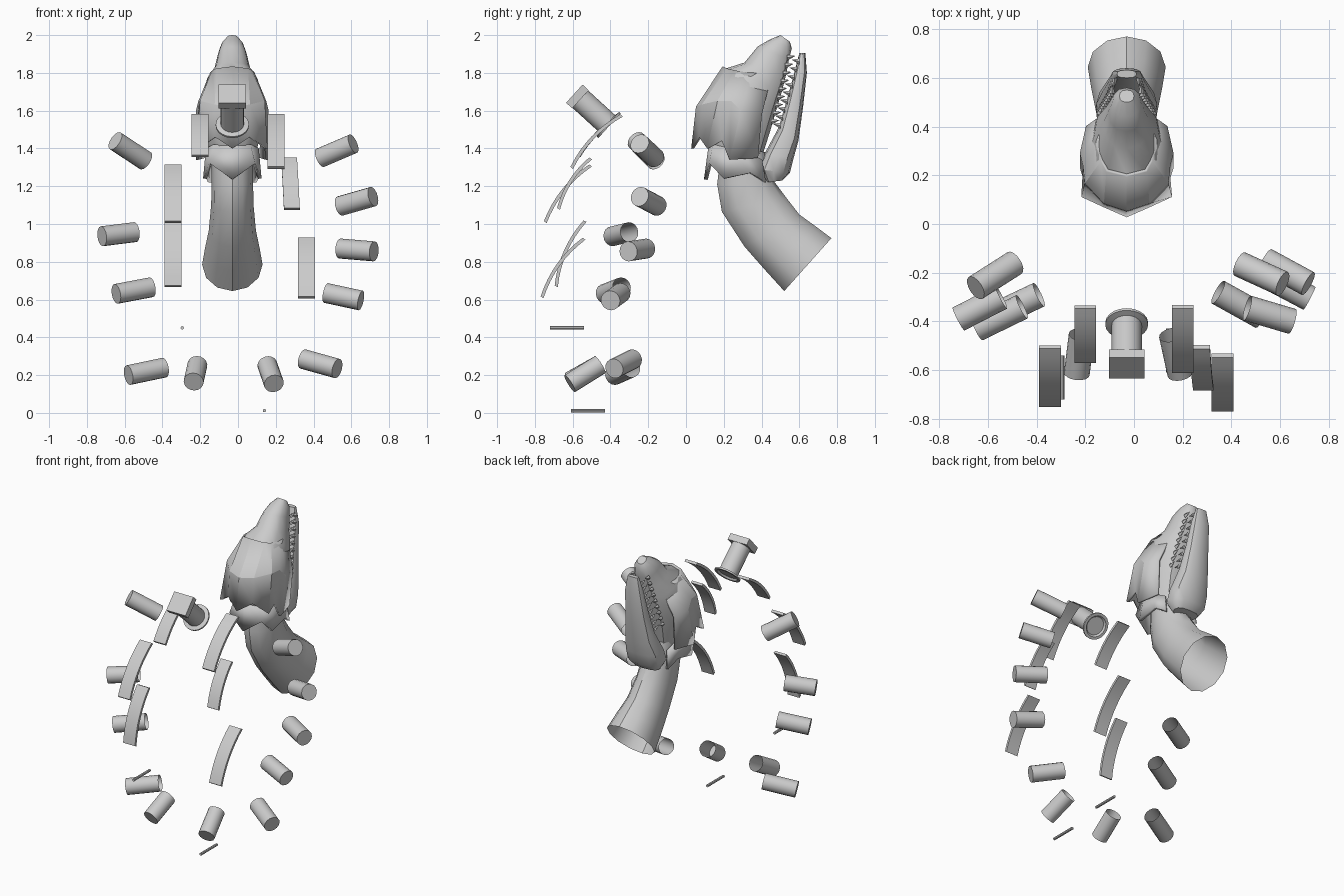
import bpy, bmesh, math
from mathutils import Vector

if "Cube" in bpy.data.objects:
    bpy.data.objects.remove(bpy.data.objects["Cube"])

CX = -0.03  # centre line of the head


def make(name, verts, faces, smooth=35):
    me = bpy.data.meshes.new(name)
    me.from_pydata([tuple(v) for v in verts], [], faces)
    bm = bmesh.new()
    bm.from_mesh(me)
    bmesh.ops.recalc_face_normals(bm, faces=bm.faces)
    bm.to_mesh(me)
    bm.free()
    ob = bpy.data.objects.new(name, me)
    bpy.context.collection.objects.link(ob)
    bpy.ops.object.select_all(action='DESELECT')
    ob.select_set(True)
    bpy.context.view_layer.objects.active = ob
    if smooth:
        bpy.ops.object.shade_smooth_by_angle(angle=math.radians(smooth))
    return ob


def skin(name, rings, cap_start=True, cap_end=True, smooth=35):
    n = len(rings[0])
    verts = [v for r in rings for v in r]
    faces = [(i * n + j, i * n + (j + 1) % n, (i + 1) * n + (j + 1) % n, (i + 1) * n + j)
             for i in range(len(rings) - 1) for j in range(n)]
    if cap_start:
        faces.append(tuple(range(n)))
    if cap_end:
        faces.append(tuple(range(len(verts) - n, len(verts))))
    return make(name, verts, faces, smooth)


def side_loft(name, sections, n=12, power=0.85, **kw):
    """Each section: front (y, z), back (y, z), half width."""
    rings = []
    for fy, fz, by, bz, w in sections:
        ring = []
        for k in range(n):
            a = 2 * math.pi * k / n
            c, s = [math.copysign(abs(f) ** power, f) if abs(f) > 1e-6 else 0
                    for f in (math.cos(a), math.sin(a))]
            ring.append((CX + w * s, (fy + by) / 2 + (fy - by) / 2 * c,
                         (fz + bz) / 2 + (fz - bz) / 2 * c))
        rings.append(ring)
    return skin(name, rings, **kw)


def axis_tube(name, p, q, profile, n=16, **kw):
    """Turned part from p to q; profile holds (fraction, radius)."""
    p, q = Vector(p), Vector(q)
    d = (q - p).normalized()
    u = d.cross(Vector((0, 0, 1))).normalized()
    v = d.cross(u)
    rings = [[p.lerp(q, t) + r * (u * math.cos(2 * math.pi * k / n) + v * math.sin(2 * math.pi * k / n))
              for k in range(n)] for t, r in profile]
    return skin(name, rings, **kw)


# neck, open at the lower end
side_loft("neck", [
    (.52, .645, .77, .925, .16), (.42, .755, .69, .985, .145), (.31, .88, .60, 1.05, .125),
    (.19, 1.065, .53, 1.14, .112), (.165, 1.21, .47, 1.22, .11), (.19, 1.42, .42, 1.38, .11)],
    power=1, cap_start=False)

# skull with upper jaw
side_loft("skull", [
    (.50, 2.0, .55, 1.965, .03), (.44, 1.975, .56, 1.93, .058), (.38, 1.94, .545, 1.87, .075),
    (.31, 1.855, .53, 1.79, .095), (.20, 1.82, .51, 1.71, .135), (.135, 1.73, .48, 1.61, .155),
    (.09, 1.61, .445, 1.49, .155), (.10, 1.45, .41, 1.38, .135), (.17, 1.33, .38, 1.28, .10)])

# lower jaw
side_loft("lower_jaw", [
    (.60, 1.905, .632, 1.905, .04), (.578, 1.82, .64, 1.80, .062), (.535, 1.66, .62, 1.62, .078),
    (.49, 1.51, .595, 1.44, .10), (.415, 1.37, .57, 1.35, .125), (.38, 1.29, .55, 1.27, .125),
    (.42, 1.22, .51, 1.23, .09)], power=.75)


def shell(name, columns, thick):
    """Mirrored plate made of columns of points, first column on the centre line."""
    cols = [[(CX - x, y, z) for x, y, z in c] for c in columns[:0:-1]]
    cols += [[(CX + x, y, z) for x, y, z in c] for c in columns]
    m = len(cols[0])
    faces = [(i * m + j, i * m + j + 1, i * m + m + j + 1, i * m + m + j)
             for i in range(len(cols) - 1) for j in range(m - 1)]
    ob = make(name, [p for c in cols for p in c], faces, 20)
    mod = ob.modifiers.new("thickness", 'SOLIDIFY')
    mod.thickness = thick
    mod.offset = 0


# pointed crest plates around the back of the skull
shell("crest_plates", [
    [(0, .20, 1.83), (0, .06, 1.62), (0, .035, 1.40)],
    [(.08, .22, 1.82), (.09, .09, 1.63), (.09, .075, 1.46)],
    [(.10, .26, 1.81), (.165, .17, 1.65), (.18, .115, 1.40)],
    [(.11, .32, 1.80), (.172, .24, 1.65), (.172, .19, 1.44)],
    [(.11, .35, 1.80), (.185, .29, 1.60), (.185, .23, 1.34)],
    [(.09, .45, 1.78), (.16, .40, 1.58), (.15, .38, 1.35)]], .015)

# collar where skull meets neck
shell("neck_collar", [
    [(0, .13, 1.42), (0, .105, 1.235)],
    [(.09, .15, 1.42), (.115, .13, 1.32)],
    [(.13, .23, 1.40), (.145, .20, 1.24)],
    [(.13, .32, 1.38), (.14, .34, 1.27)],
    [(.11, .40, 1.34), (.12, .42, 1.22)]], .02)

# two facing rows of teeth on each side
verts, faces = [], []
for side in (-1, 1):
    for i in range(9):
        t = i / 8
        for y0, tip, half in ((.535 - .085 * t, .045, .06 + .05 * t), (.60 - .10 * t, -.04, .05 + .035 * t)):
            x, z, b = CX + side * half, 1.88 - .34 * t - (.02 if tip < 0 else 0), len(verts)
            verts += [(x - .013, y0, z), (x, y0, z + .016), (x + .013, y0, z), (x, y0, z - .016),
                      (x, y0 + tip, z + .01)]
            faces += [(b + k, b + (k + 1) % 4, b + 4) for k in range(4)] + [(b, b + 1, b + 2, b + 3)]
make("teeth", verts, faces, 0)

# ring of short tubes: outer end closed, inner end open
tubes = [
    ((-.65, -.262, 1.44), (-.49, -.16, 1.335)), ((.61, -.245, 1.425), (.435, -.165, 1.35)),
    ((.715, -.245, 1.145), (.54, -.15, 1.095)), ((-.72, -.39, .935), (-.545, -.30, .957)),
    ((.72, -.305, .855), (.54, -.21, .87)), ((-.645, -.43, .63), (-.46, -.34, .665)),
    ((.65, -.40, .595), (.465, -.345, .635)), ((-.58, -.38, .20), (-.39, -.29, .24)),
    ((.525, -.38, .235), (.345, -.28, .285)), ((-.235, -.615, .165), (-.215, -.455, .255)),
    ((.19, -.615, .155), (.155, -.455, .255))]
for i, (p, q) in enumerate(tubes):
    axis_tube(f"tube_{i + 1}", p, q, [(0, .053), (1, .053)], cap_end=False)


def curved_strip(name, x0, x1, top, bottom, bulge=.03, half=.045, thick=.018):
    t0, t1 = Vector(top), Vector(bottom)
    d = (t1 - t0).normalized()
    out = Vector((d.y, -d.x))
    if out.x > 0:
        out = -out
    rings = []
    for k in range(9):
        t = k / 8
        c = t0.lerp(t1, t) + out * bulge * 4 * t * (1 - t)
        x = x0 + (x1 - x0) * t
        a, b = c + out * thick / 2, c - out * thick / 2
        rings.append([(x - half, *a), (x + half, *a), (x + half, *b), (x - half, *b)])
    skin(name, rings)


# curved strips
curved_strip("strip_upper_left", -.2, -.2, (-.34, 1.575), (-.565, 1.36), .022)
curved_strip("strip_upper_right", .2, .2, (-.34, 1.575), (-.605, 1.297))
curved_strip("strip_middle_left", -.345, -.345, (-.505, 1.31), (-.745, 1.01))
curved_strip("strip_middle_right", .27, .285, (-.505, 1.347), (-.675, 1.08), .025, .042)
curved_strip("strip_lower_left", -.345, -.345, (-.535, 1.015), (-.687, .67))
curved_strip("strip_lower_right", .363, .363, (-.54, .922), (-.762, .612))

# two thin rods
axis_tube("rod_left", (-.295, -.72, .45), (-.295, -.54, .45), [(0, .009), (1, .009)], n=8)
axis_tube("rod_right", (.14, -.61, .012), (.14, -.43, .012), [(0, .009), (1, .009)], n=8)

# plunger-like stalk: square plate, barrel and rim
a, b = Vector((CX, -.575, 1.675)), Vector((CX, -.405, 1.52))
d = (b - a).normalized()
axis_tube("stalk_barrel", a, b, [(0, .062), (.93, .062), (.95, .088), (1, .088), (1, .07), (.95, .06)], n=20)
u = Vector((0, -d.z, d.y))
corners = [(-1, -1), (1, -1), (1, 1), (-1, 1)]
skin("stalk_plate", [[c + Vector((i * .073, 0, 0)) + u * j * .065 for i, j in corners]
                     for c in (a - d * .022, a + d * .022)], smooth=0)
